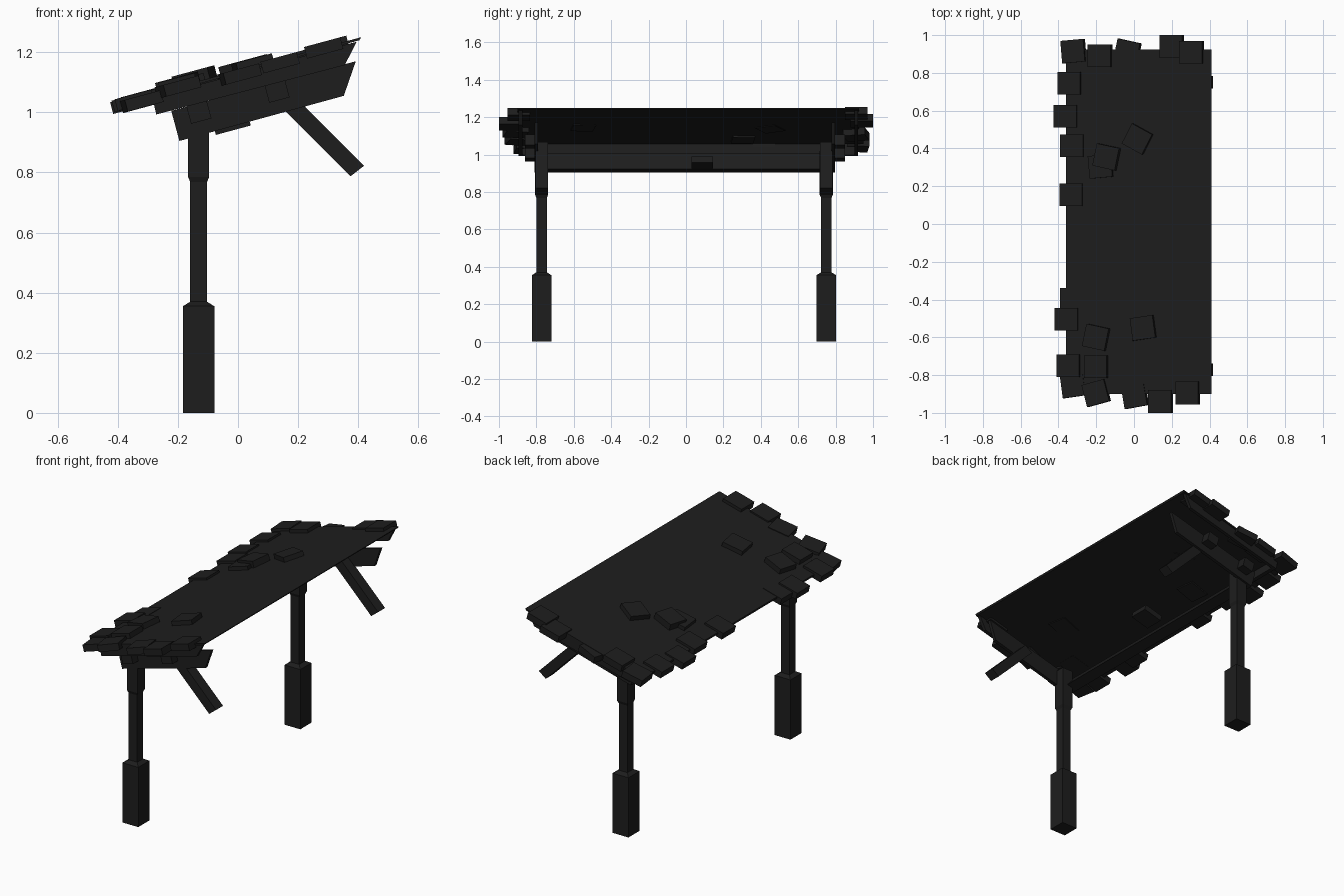
import bpy, bmesh, math
from mathutils import Matrix, Vector

if "Cube" in bpy.data.objects:
    bpy.data.objects.remove(bpy.data.objects["Cube"])

mat = bpy.data.materials.new("charcoal")
mat.diffuse_color = (0.0125, 0.0125, 0.0125, 1)
mat.use_nodes = True
mat.node_tree.nodes["Principled BSDF"].inputs["Base Color"].default_value = mat.diffuse_color

SLOPE = math.radians(15.1)


def finish(name, bm):
    bmesh.ops.recalc_face_normals(bm, faces=bm.faces)
    me = bpy.data.meshes.new(name)
    bm.to_mesh(me)
    bm.free()
    me.materials.append(mat)
    ob = bpy.data.objects.new(name, me)
    bpy.context.collection.objects.link(ob)
    return ob


def prism(name, pts, y0, y1):
    """Extrude an x-z outline along y."""
    bm = bmesh.new()
    f = bm.faces.new([bm.verts.new((x, y0, z)) for x, z in pts])
    r = bmesh.ops.extrude_face_region(bm, geom=[f])
    vs = [g for g in r["geom"] if isinstance(g, bmesh.types.BMVert)]
    bmesh.ops.translate(bm, verts=vs, vec=(0, y1 - y0, 0))
    return finish(name, bm)


def top(x):
    """Height of the roof surface."""
    return 1.25 + math.tan(SLOPE) * (x - 0.41)


def slab(name, x, y, z, size, turn=0):
    """Box lying parallel to the roof."""
    bm = bmesh.new()
    m = (Matrix.Translation((x, y, z)) @ Matrix.Rotation(-SLOPE, 4, 'Y')
         @ Matrix.Rotation(math.radians(turn), 4, 'Z')
         @ Matrix.Diagonal(Vector(size)).to_4x4())
    bmesh.ops.create_cube(bm, size=1, matrix=m)
    return finish(name, bm)


# Roof: thin sheet with skirts below its two ends and its low edge
prism("roof_sheet", [(-0.36, top(-0.36)), (0.41, 1.25), (0.404, 1.24), (-0.36, 1.032)], -0.9, 0.925)
skirt = [(-0.285, 1.05), (0.395, 1.235), (0.355, 1.157), (-0.272, 0.993)]
prism("skirt_front", skirt, -0.895, -0.875)
prism("skirt_back", skirt, 0.9, 0.92)
prism("skirt_low", [(-0.285, 1.05), (-0.272, 0.993), (-0.252, 0.998), (-0.265, 1.055)], -0.88, 0.9)

# Frame under the roof: two thin side panels and a wedge-shaped cross beam
side = [(-0.222, 1.005), (-0.195, 0.905), (0.352, 1.055), (0.392, 1.17)]
prism("side_panel_front", side, -0.81, -0.79)
prism("side_panel_back", side, 0.777, 0.797)
prism("cross_beam", [(-0.222, 1.005), (-0.195, 0.905), (-0.13, 0.922), (-0.207, 1.009)], -0.8, 0.787)

# Short purlin ends outside the side panels
for x, z in ((-0.13, 1.0), (0.13, 1.07)):
    slab("purlin_end_front", x, -0.83, z, (0.07, 0.06, 0.06))
    slab("purlin_end_back", x, 0.82, z, (0.07, 0.06, 0.06))

# Stepped square posts and diagonal braces
for tag, y in (("front", -0.772), ("back", 0.75)):
    bm = bmesh.new()
    rings = []
    for h, z in ((0.052, 0), (0.052, 0.355), (0.028, 0.37), (0.028, 0.768), (0.035, 0.785), (0.035, 1.02)):
        rings.append([bm.verts.new((-0.131 + sx * h, y + sy * h, z))
                      for sx, sy in ((-1, -1), (1, -1), (1, 1), (-1, 1))])
    for a, b in zip(rings, rings[1:]):
        for i in range(4):
            j = (i + 1) % 4
            bm.faces.new((a[i], a[j], b[j], b[i]))
    bm.faces.new(rings[0])
    bm.faces.new(rings[-1])
    finish("post_" + tag, bm)
    prism("brace_" + tag, [(0.374, 0.787), (0.419, 0.822), (0.175, 1.066), (0.13, 1.031)],
          y - 0.033, y + 0.033)

# Shingles: x, y, turn, lift of the top above the roof
shingles = [
    (-0.32, 0.915, 5, .015), (-0.18, 0.89, 0, .02), (-0.035, 0.91, -12, -.003),
    (0.2, 0.94, 0, .008), (0.305, 0.91, 0, .018), (-0.34, 0.745, 0, .012),
    (-0.36, 0.57, 0, .008), (-0.325, 0.415, 0, .014), (-0.33, 0.155, 0, .012),
    (-0.325, -0.40, 0, .002), (-0.355, -0.505, 0, .012), (-0.345, -0.75, 0, .014),
    (-0.32, -0.855, 8, .003), (-0.2, -0.755, 0, .03), (-0.2, -0.895, 15, .018),
    (0.005, -0.91, 10, .004), (0.14, -0.94, 0, .008), (0.285, -0.895, 0, .018),
    (-0.2, -0.6, -12, .032), (0.05, -0.55, 8, .026), (0.02, 0.45, -28, .028),
    (-0.145, 0.355, -12, .038), (-0.175, 0.305, 5, .022)]
for x, y, turn, lift in shingles:
    slab("shingle", x, y, top(x) + lift - 0.02, (0.125, 0.12, 0.04), turn)

# Loose shingle hanging below the roof
slab("loose_shingle", -0.02, 0.088, 0.957, (0.12, 0.115, 0.034))
